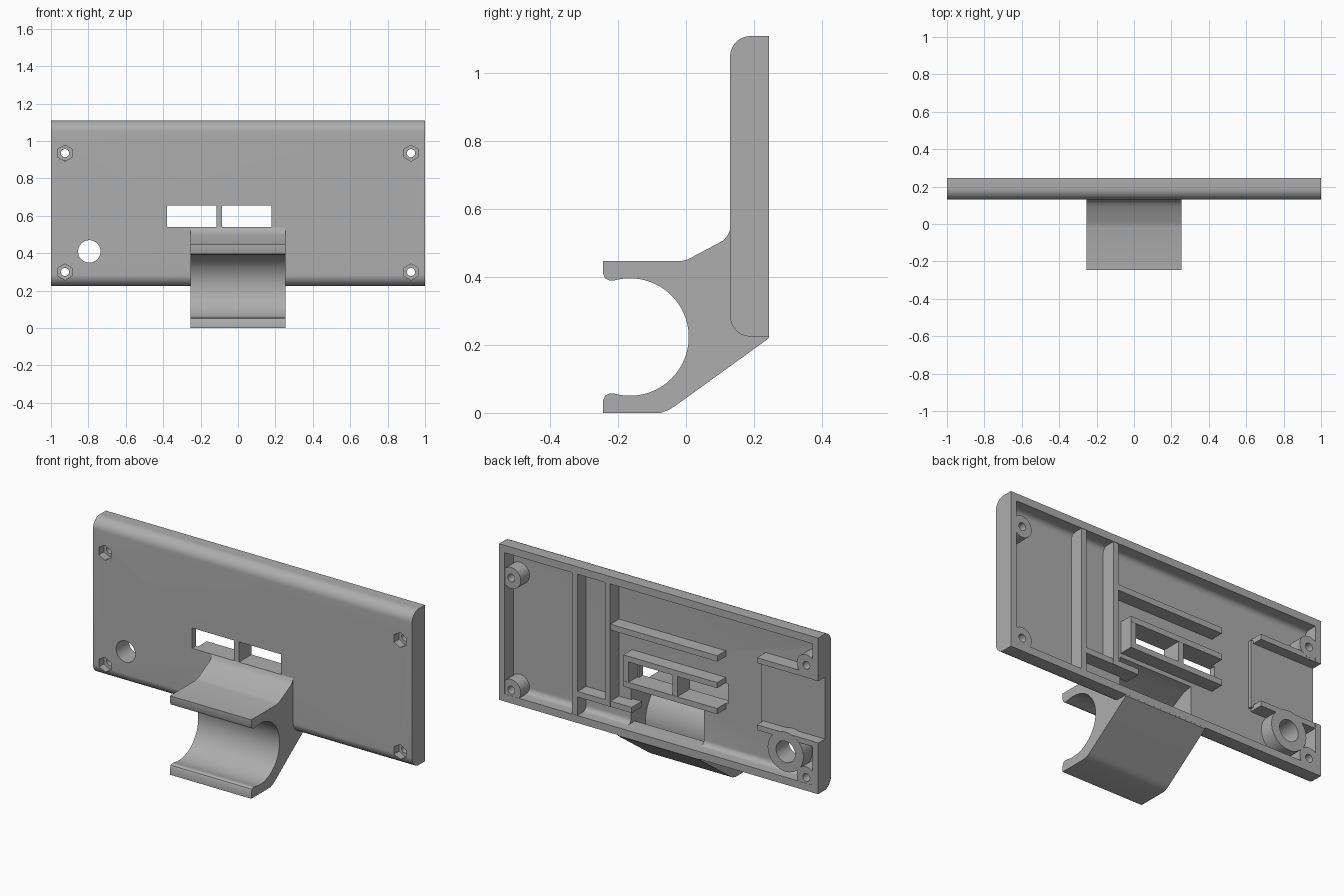
import bpy, bmesh, math
from mathutils import Matrix

cube = bpy.data.objects.get("Cube")
if cube:
    bpy.data.objects.remove(cube, do_unlink=True)

grey = bpy.data.materials.new("plain_grey")
grey.use_nodes = True
tone = (0.42, 0.42, 0.42, 1)
grey.diffuse_color = tone
grey.node_tree.nodes["Principled BSDF"].inputs["Base Color"].default_value = tone

FRONT, FLOOR, BACK = 0.13, 0.165, 0.245
BOTTOM, TOP, WALL = 0.225, 1.11, 0.042


def finish(name, bm):
    bmesh.ops.recalc_face_normals(bm, faces=bm.faces)
    mesh = bpy.data.meshes.new(name)
    bm.to_mesh(mesh)
    bm.free()
    mesh.materials.append(grey)
    obj = bpy.data.objects.new(name, mesh)
    bpy.context.collection.objects.link(obj)
    return obj


def prism(name, profile, x0, x1):
    """Extrude a (y, z) profile along x."""
    bm = bmesh.new()
    face = bm.faces.new([bm.verts.new((x0, y, z)) for y, z in profile])
    ext = bmesh.ops.extrude_face_region(bm, geom=[face])
    new = [v for v in ext["geom"] if isinstance(v, bmesh.types.BMVert)]
    bmesh.ops.translate(bm, verts=new, vec=(x1 - x0, 0, 0))
    return finish(name, bm)


def box(name, x0, x1, y0, y1, z0, z1):
    return prism(name, [(y0, z0), (y1, z0), (y1, z1), (y0, z1)], x0, x1)


def rod(name, x, z, radius, y0, y1, sides=48):
    """Cylinder running along y."""
    bm = bmesh.new()
    bmesh.ops.create_cone(bm, cap_ends=True, segments=sides, radius1=radius,
                          radius2=radius, depth=y1 - y0)
    bm.transform(Matrix.Translation((x, (y0 + y1) / 2, z)) @ Matrix.Rotation(math.pi / 2, 4, "X"))
    return finish(name, bm)


def arc(cy, cz, r, a0, a1, n):
    angles = [math.radians(a0 + (a1 - a0) * i / n) for i in range(n + 1)]
    return [(cy + r * math.cos(a), cz + r * math.sin(a)) for a in angles]


def combine(target, tools, operation, keep=False):
    """Apply booleans one after another, then drop the tools."""
    for tool in tools:
        mod = target.modifiers.new("combine", "BOOLEAN")
        mod.object, mod.operation, mod.solver = tool, operation, "EXACT"
        graph = bpy.context.evaluated_depsgraph_get()
        mesh = bpy.data.meshes.new_from_object(target.evaluated_get(graph))
        target.modifiers.clear()
        target.data = mesh
        if not keep:
            bpy.data.objects.remove(tool, do_unlink=True)


# Tray: a slab with rounded front edges, hollowed from the back
R = 0.06
slab = ([(BACK, BOTTOM)] + arc(FRONT + R, BOTTOM + R, R, 270, 180, 12)
        + arc(FRONT + R, TOP - R, R, 180, 90, 12) + [(BACK, TOP)])
tray = prism("tray", slab, -1, 1)
r = 0.03
low, high = BOTTOM + WALL, TOP - WALL
hollow = ([(0.3, low)] + arc(FLOOR + r, low + r, r, 270, 180, 6)
          + arc(FLOOR + r, high - r, r, 180, 90, 6) + [(0.3, high)])
combine(tray, [prism("hollow", hollow, -0.965, 0.965)], "DIFFERENCE")

# Screw bosses and the cable tube
screws = [(x, z) for x in (-0.925, 0.925) for z in (0.3, 0.935)]
bosses = [rod("boss", x, z, 0.06, 0.15, 0.244) for x, z in screws]
bosses.append(rod("tube", -0.795, 0.41, 0.112, 0.15, 0.244))
combine(tray, bosses, "UNION")

# Pocket behind the clamp, shared by tray and clamp
CY, CZ = -0.165, 0.2235
pocket = prism("pocket", [(0.2, 0.49), (0.11, 0.475), (0.02, 0.425), (-0.03, 0.414)]
               + arc(CY, CZ, 0.203, 70, -25, 24)
               + [(0.10, 0.19), (0.13, 0.268), (0.2, 0.268)], -0.228, 0.228)
pocket.hide_render = True

# Holes, hexagonal nut seats, two slots and the side opening
cuts = [rod("cable_hole", -0.795, 0.41, 0.06, 0, 0.4)]
for x, z in screws:
    cuts.append(rod("screw_hole", x, z, 0.022, 0, 0.4, 24))
    cuts.append(rod("nut_seat", x, z, 0.043, 0, 0.175, 6))
for x0, x1 in ((-0.38, -0.115), (-0.085, 0.18)):
    cuts.append(box("slot", x0, x1, 0.05, 0.3, 0.54, 0.655))
cuts.append(box("side_opening", -1.1, -0.95, 0.185, 0.3, 0.515, 0.865))
combine(tray, cuts, "DIFFERENCE")
combine(tray, [pocket], "DIFFERENCE", keep=True)

# Clamp: open C profile with a sloping underside
lip = [(-0.225, 0.390), (-0.238, 0.396), (-0.245, 0.412)]
mirrored_lip = [(y, 2 * CZ - z) for y, z in reversed(lip)]
bore = arc(CY, CZ, 0.173, -105, 105, 56)
clamp = prism("clamp", mirrored_lip + bore + lip + [
    (-0.245, 0.447), (-0.015, 0.447), (0.005, 0.452), (0.09, 0.497),
    (0.11, 0.508), (0.122, 0.522), (0.13, 0.539), (0.15, 0.539),
    (0.15, 0.26), (0.19, 0.235), (0.245, 0.226), (0.243, 0.219),
    (-0.03, 0.022), (-0.05, 0.009), (-0.075, 0), (-0.245, 0)], -0.255, 0.255)
combine(clamp, [pocket], "DIFFERENCE")

# Ribs and pads standing on the tray floor: x range, z range, back face
ribs = {
    "tall_rib_outer": (0.51, 0.543, 0.25, 1.08, 0.243),
    "tall_rib_inner": (0.305, 0.337, 0.37, 1.08, 0.243),
    "low_rib": (0.172, 0.52, 0.37, 0.402, 0.241),
    "upper_rib": (-0.365, 0.32, 0.805, 0.838, 0.241),
    "slot_rib_upper": (-0.365, 0.223, 0.655, 0.687, 0.243),
    "slot_rib_lower": (-0.365, 0.223, 0.508, 0.54, 0.243),
    "slot_rib_side": (0.19, 0.223, 0.52, 0.67, 0.242),
    "slot_divider": (-0.115, -0.085, 0.53, 0.66, 0.242),
    "side_rib_upper": (-0.98, -0.615, 0.865, 0.895, 0.243),
    "side_rib_lower": (-0.98, -0.615, 0.485, 0.515, 0.243),
    "side_pad": (-0.97, -0.6, 0.5, 0.88, 0.185),
}
for name, (x0, x1, z0, z1, back) in ribs.items():
    box(name, x0, x1, 0.15, back, z0, z1)

# Smooth the rounded faces, keep the edges sharp
bpy.ops.object.select_all(action="DESELECT")
for obj in (tray, clamp):
    obj.select_set(True)
bpy.context.view_layer.objects.active = tray
bpy.ops.object.shade_smooth_by_angle(angle=math.radians(25))
